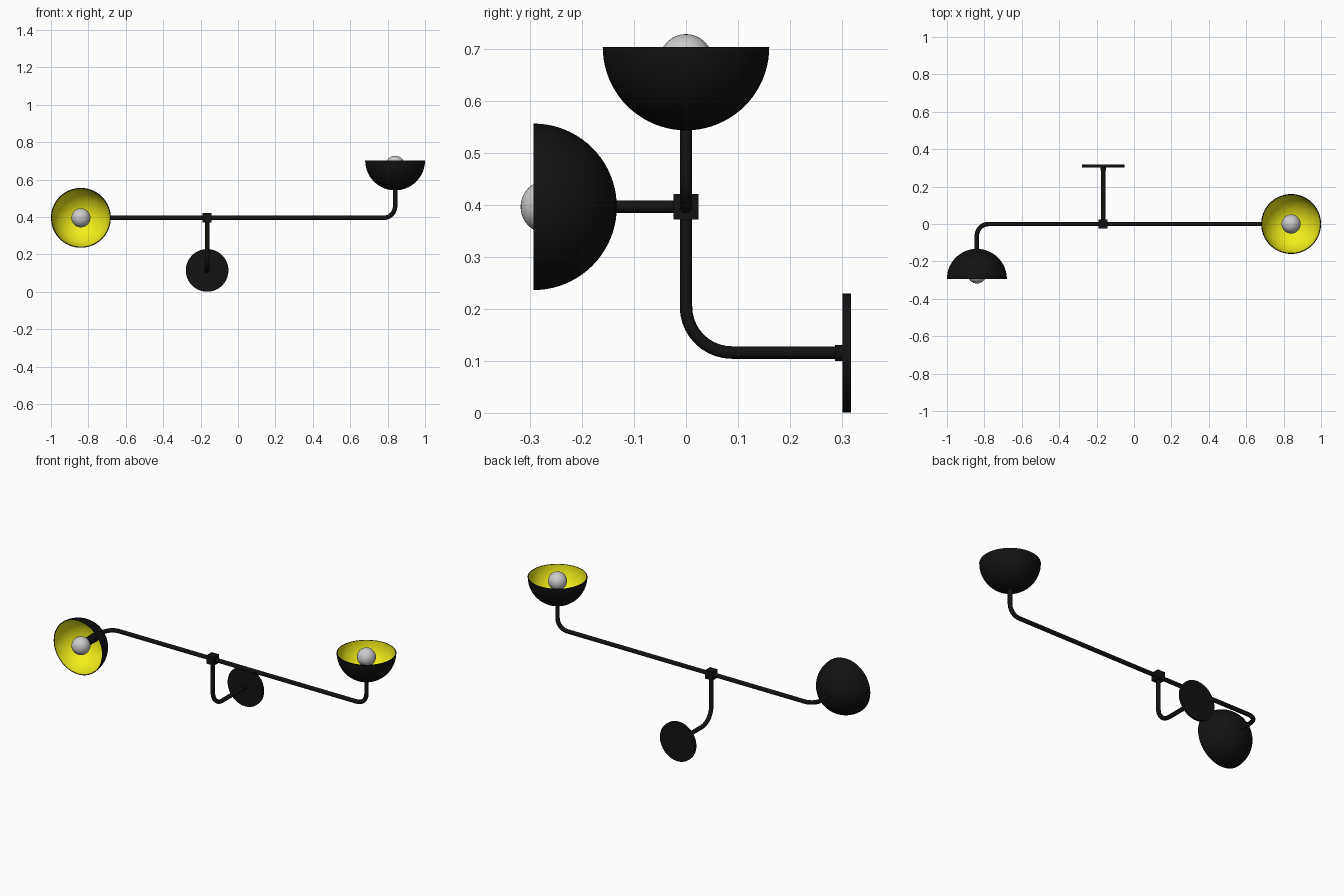
import bpy, bmesh
from math import pi, sin, cos
from mathutils import Vector, Matrix

if "Cube" in bpy.data.objects:
    bpy.data.objects.remove(bpy.data.objects["Cube"])


def material(name, color):
    m = bpy.data.materials.new(name)
    m.diffuse_color = (*color, 1)
    m.use_nodes = True
    m.node_tree.nodes["Principled BSDF"].inputs["Base Color"].default_value = m.diffuse_color
    return m


black = material("black_metal", (0.006, 0.006, 0.006))
yellow = material("yellow_enamel", (0.87, 0.85, 0.01))


def smooth(ob, angle=0.6):
    bpy.ops.object.select_all(action='DESELECT')
    bpy.context.view_layer.objects.active = ob
    ob.select_set(True)
    bpy.ops.object.shade_smooth_by_angle(angle=angle)


def tube(name, pts, bend, radius=0.012, steps=10):
    """Round tube along pts with right-angle corners filleted by bend."""
    pts = [Vector(p) for p in pts]
    path = [pts[0]]
    for a, b, c in zip(pts, pts[1:], pts[2:]):
        u, v = (a - b).normalized(), (c - b).normalized()
        for i in range(steps + 1):
            t = i / steps * pi / 2
            path.append(b + bend * (u * (1 - sin(t)) + v * (1 - cos(t))))
    path.append(pts[-1])
    cu = bpy.data.curves.new(name, 'CURVE')
    cu.dimensions = '3D'
    cu.bevel_depth, cu.bevel_resolution, cu.use_fill_caps = radius, 6, True
    sp = cu.splines.new('POLY')
    sp.points.add(len(path) - 1)
    for p, co in zip(sp.points, path):
        p.co = (*co, 1)
    ob = bpy.data.objects.new(name, cu)
    bpy.context.collection.objects.link(ob)
    bpy.ops.object.select_all(action='DESELECT')
    bpy.context.view_layer.objects.active = ob
    ob.select_set(True)
    bpy.ops.object.convert(target='MESH')
    ob = bpy.context.object
    ob.data.materials.clear()
    ob.data.materials.append(black)
    smooth(ob)


def cylinder(name, radius, depth, matrix, verts=48):
    bpy.ops.mesh.primitive_cylinder_add(radius=radius, depth=depth, vertices=verts)
    ob = bpy.context.object
    ob.name = name
    ob.matrix_world = matrix
    ob.data.materials.append(black)
    smooth(ob)


def lamp_head(side, matrix):
    """Shade, socket and bulb, opening along local +z with the rim at z = 0."""
    R, wall, n, segs = 0.16, 0.004, 20, 64
    arc = [i / n * pi / 2 for i in range(n + 1)]
    prof = [(R * sin(t), -R * cos(t)) for t in arc]
    prof += [((R - wall) * sin(t), -(R - wall) * cos(t)) for t in reversed(arc)]
    bm = bmesh.new()
    vs = [bm.verts.new((x, 0, z)) for x, z in prof]
    edges = [bm.edges.new(e) for e in zip(vs, vs[1:])]
    bmesh.ops.spin(bm, geom=vs + edges, cent=(0, 0, 0), axis=(0, 0, 1),
                   angle=2 * pi, steps=segs, use_duplicate=False)
    bmesh.ops.remove_doubles(bm, verts=bm.verts, dist=0.0001)
    bmesh.ops.recalc_face_normals(bm, faces=bm.faces)
    # Outside and inside are joined at the rim; inner faces get the enamel
    for f in bm.faces:
        f.material_index = int(all(v.co.length < R - wall / 2 for v in f.verts))
        # flip whole bowl if needed is handled below
    outer = next(f for f in bm.faces if f.material_index == 0)
    far = max(bm.faces, key=lambda f: -f.calc_center_median().z)
    if far.normal.z > 0:
        bmesh.ops.reverse_faces(bm, faces=bm.faces)
    me = bpy.data.meshes.new(side + "_shade")
    bm.to_mesh(me)
    bm.free()
    me.materials.append(black)
    me.materials.append(yellow)
    ob = bpy.data.objects.new(side + "_shade", me)
    bpy.context.collection.objects.link(ob)
    ob.matrix_world = matrix
    smooth(ob)
    cylinder(side + "_socket", 0.024, 0.09,
             matrix @ Matrix.Translation((0, 0, -0.112)), 32)
    bpy.ops.mesh.primitive_uv_sphere_add(radius=0.051, segments=32, ring_count=16)
    bulb = bpy.context.object
    bulb.name = side + "_bulb"
    bulb.matrix_world = matrix @ Matrix.Translation((0, 0, -0.026))
    smooth(bulb)


Z, X, JX, PZ = 0.396, 0.84, -0.165, 0.115
face_front = Matrix.Rotation(pi / 2, 4, 'X')

# Long bar with one end turned forward and the other turned up
tube("cross_bar", [(-X, -0.145, Z), (-X, 0, Z), (X, 0, Z), (X, 0, 0.555)], 0.062)

# Lamp heads
lamp_head("left", Matrix.Translation((-X, -0.293, Z)) @ face_front)
lamp_head("right", Matrix.Translation((X, 0, 0.703)))

# Joint block and wall arm
bpy.ops.mesh.primitive_cube_add(size=0.049, location=(JX, 0, Z))
joint = bpy.context.object
joint.name = "joint_block"
joint.data.materials.append(black)
tube("wall_arm", [(JX, 0, Z), (JX, 0, PZ + 0.001), (JX, 0.305, PZ + 0.001)], 0.088)

# Wall plate and collar
cylinder("wall_collar", 0.015, 0.018,
         Matrix.Translation((JX, 0.295, PZ)) @ face_front, 32)
cylinder("wall_plate", 0.114, 0.016,
         Matrix.Translation((JX, 0.309, PZ)) @ face_front, 64)
